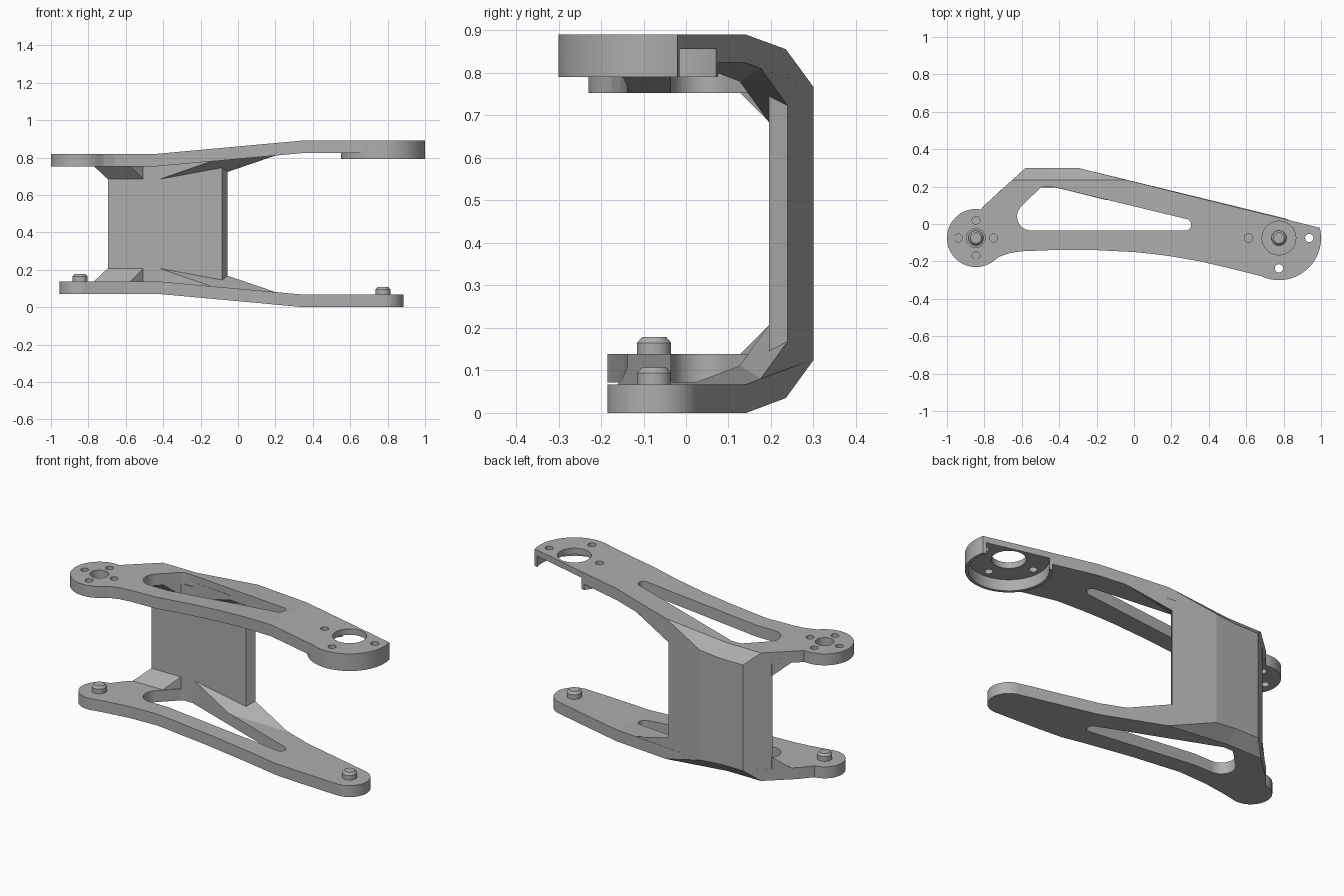
import bpy, bmesh, math
from mathutils import Vector

if "Cube" in bpy.data.objects:
    bpy.data.objects.remove(bpy.data.objects["Cube"])

H = 0.891                 # total height; upper half mirrors the lower one
T = 0.067                 # plate thickness
CY = -0.075               # y of both joint axes
XL, XR = -0.845, 0.775    # x of the joint axes

grey = bpy.data.materials.new("light grey")
grey.diffuse_color = (0.42, 0.42, 0.42, 1)
grey.use_nodes = True
grey.node_tree.nodes["Principled BSDF"].inputs["Base Color"].default_value = grey.diffuse_color


def lift(x):
    """Height of the bent plate's underside at x."""
    return 0.071 * min(1, max(0, (0.35 - x) / 0.78))


def arc(cx, cy, r, a0, a1):
    n = max(4, int(abs(a1 - a0) / 4))
    return [(cx + r * math.cos(math.radians(a0 + (a1 - a0) * i / n)),
             cy + r * math.sin(math.radians(a0 + (a1 - a0) * i / n))) for i in range(n + 1)]


def circle(cx, cy, r):
    return arc(cx, cy, r, 0, 360)[:-1]


def make(name, bm):
    bmesh.ops.recalc_face_normals(bm, faces=bm.faces)
    me = bpy.data.meshes.new(name)
    bm.to_mesh(me)
    bm.free()
    me.materials.clear()
    me.materials.append(grey)
    ob = bpy.data.objects.new(name, me)
    bpy.context.collection.objects.link(ob)
    return ob


def prism(name, pts, z0, z1, chamfer=False):
    bm = bmesh.new()
    lo = [bm.verts.new((x, y, z0)) for x, y in pts]
    hi = [bm.verts.new((x, y, z1)) for x, y in pts]
    bm.faces.new(lo[::-1])
    bm.faces.new(hi)
    for i in range(len(pts)):
        j = (i + 1) % len(pts)
        bm.faces.new((lo[i], lo[j], hi[j], hi[i]))
    if chamfer:           # 45 degree cut along the rear edge
        r = bmesh.ops.bisect_plane(bm, geom=bm.verts[:] + bm.edges[:] + bm.faces[:],
                                   plane_co=(0, 0.235, 0), plane_no=(0, 1, -1), clear_outer=True)
        cut = [e for e in r["geom_cut"] if isinstance(e, bmesh.types.BMEdge)]
        bmesh.ops.holes_fill(bm, edges=cut, sides=0)
    return make(name, bm)


def boolean(ob, tool, op):
    m = ob.modifiers.new("cut", "BOOLEAN")
    m.operation, m.solver, m.object = op, "EXACT", tool
    bpy.context.view_layer.update()
    dg = bpy.context.evaluated_depsgraph_get()
    me = bpy.data.meshes.new_from_object(ob.evaluated_get(dg))
    ob.modifiers.clear()
    ob.data = me
    bpy.data.objects.remove(tool)


def bend(ob, flip):
    """Bend a flat part at two lines; flip it for the upper half."""
    bm = bmesh.new()
    bm.from_mesh(ob.data)
    bmesh.ops.triangulate(bm, faces=bm.faces)
    for x in (-0.43, 0.35):
        bmesh.ops.bisect_plane(bm, geom=bm.verts[:] + bm.edges[:] + bm.faces[:],
                               plane_co=(x, 0, 0), plane_no=(1, 0, 0))
    for v in bm.verts:
        v.co.z += lift(v.co.x)
        if flip:
            v.co.z = H - v.co.z
    if flip:
        bmesh.ops.reverse_faces(bm, faces=bm.faces)
    bm.to_mesh(ob.data)
    bm.free()


def hull(name, pts, flip):
    bm = bmesh.new()
    for p in pts:
        bm.verts.new(p)
    bmesh.ops.convex_hull(bm, input=bm.verts)
    bend(make(name, bm), flip)


# Plan outlines (counter-clockwise)
rear = [(-0.3, 0.3), (-0.58, 0.3), (-0.8, 0.1)]
upper = (arc(XR, CY, 0.225, 245, 374) + rear + arc(XL, CY, 0.155, 80, 305)
         + [(-0.72, -0.175), (-0.66, -0.154), (-0.6, -0.146), (-0.4, -0.138), (-0.2, -0.14),
            (0, -0.15), (0.1, -0.16), (0.2, -0.173), (0.35, -0.199), (0.5, -0.234), (0.6, -0.259)])
lower = (arc(XR, CY, 0.11, 265, 436) + rear + arc(XL, CY, 0.11, 95, 290)
         + [(-0.72, -0.163), (-0.6, -0.146), (-0.4, -0.138), (-0.1, -0.138), (0.2, -0.15), (0.5, -0.172)])
slot = (arc(-0.55, 0.04, 0.075, 270, 135)[::-1] + [(-0.28, -0.035)]
        + arc(0.275, -0.004, 0.031, 270, 436) + arc(-0.44, 0.17, 0.03, 76, 90)
        + arc(-0.48, 0.165, 0.035, 90, 135))

# Plates with long triangular slot
plates = {}
for name, outline in (("lower_plate", lower), ("upper_plate", upper)):
    ob = prism(name, outline, 0, T, chamfer=True)
    boolean(ob, prism("slot_cutter", slot, -0.1, 0.2), "DIFFERENCE")
    plates[name] = ob

# Upper plate: recessed motor seat with a skirt, bearing and screw holes
top = plates["upper_plate"]
boolean(top, prism("skirt", arc(XR, CY, 0.225, 138, 374), 0.0, 0.1), "UNION")
boolean(top, prism("pocket", circle(XR, CY, 0.208), 0.035, 0.2), "DIFFERENCE")
holes = [(XR, CY, 0.09), (XL, CY, 0.05)]
holes += [(XR + 0.162 * a, CY + 0.162 * b, 0.022) for a, b in ((1, 0), (-1, 0), (0, -1))]
holes += [(XL + 0.095 * a, CY + 0.095 * b, 0.021) for a, b in ((1, 0), (-1, 0), (0, -1), (0, 1))]
for h in holes:
    boolean(top, prism("hole_cutter", circle(*h), -0.1, 0.2), "DIFFERENCE")
bend(plates["lower_plate"], False)
bend(top, True)

# Sloped gussets between plates and rear wall
for tag, flip in (("lower", False), ("upper", True)):
    left = [(-0.77, 0.127, T), (-0.575, 0.127, T), (-0.505, 0.197, T + 0.07), (-0.695, 0.197, T + 0.07)]
    hull(tag + "_left_gusset", left + [(x, y, 0.04) for x, y, z in left], flip)
    right = [(-0.43, 0.198, T + 0.073), (-0.145, 0.127, T), (0.2, 0.176, T), (-0.055, 0.239, T + 0.064)]
    hull(tag + "_right_gusset", right + [(x, y, 0.04) for x, y, z in right], flip)

# Rear wall joining the two plates
wall = prism("rear_wall", [(-0.695, 0.195), (-0.43, 0.195), (-0.085, 0.195), (-0.067, 0.222),
                           (-0.055, 0.239), (-0.3, 0.3), (-0.43, 0.3), (-0.58, 0.3)], 0, 1)
for v in wall.data.vertices:
    z = T + lift(v.co.x)
    v.co.z = z if v.co.z < 0.5 else H - z

# Chamfered pivot pegs on the lower plate
for name, x in (("left_peg", XL), ("right_peg", XR)):
    peg = prism(name, circle(x, CY, 0.04), 0.05, 0.094)
    cap = prism("cap", circle(x, CY, 0.04), 0.094, 0.107)
    for v in cap.data.vertices:
        if v.co.z > 0.1:
            v.co.x, v.co.y = x + (v.co.x - x) * 0.72, CY + (v.co.y - CY) * 0.72
    boolean(peg, cap, "UNION")
    bend(peg, False)
